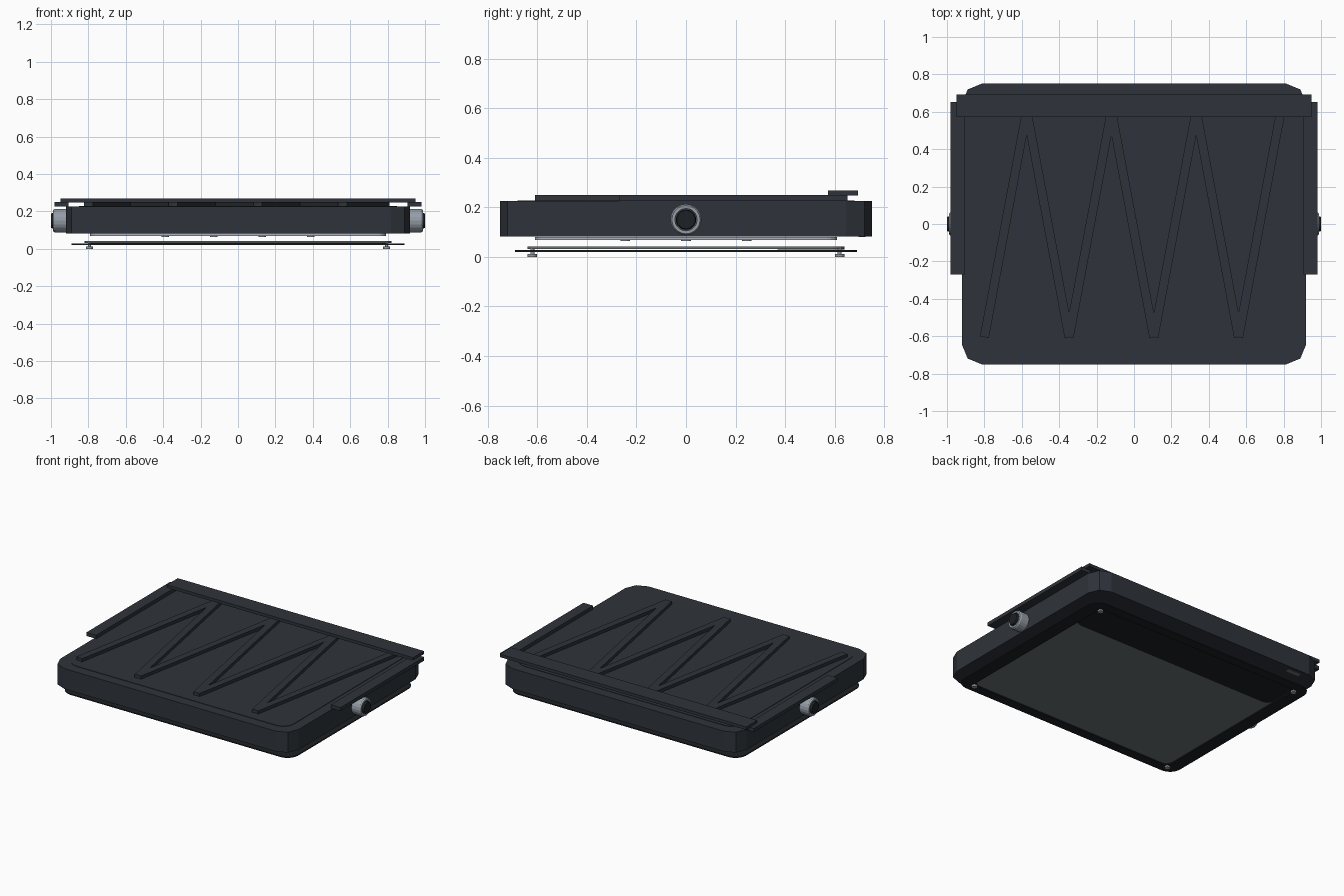
import bpy, bmesh, math
from mathutils import Matrix, Vector

if "Cube" in bpy.data.objects:
    bpy.data.objects.remove(bpy.data.objects["Cube"])


def material(name, rgb):
    m = bpy.data.materials.new(name)
    m.diffuse_color = (*rgb, 1)
    m.use_nodes = True
    m.node_tree.nodes["Principled BSDF"].inputs["Base Color"].default_value = m.diffuse_color
    return m


DARK = material("slate", (0.028, 0.034, 0.043))
BLACK = material("black", (0.012, 0.015, 0.018))
STEEL = material("steel", (0.30, 0.34, 0.39))
GLASS = material("grey_glass", (0.15, 0.17, 0.18))
PALE = material("pale_panel", (0.42, 0.45, 0.52))


def finish(name, bm, mat):
    bmesh.ops.recalc_face_normals(bm, faces=bm.faces)
    me = bpy.data.meshes.new(name)
    bm.to_mesh(me)
    bm.free()
    me.materials.append(mat)
    ob = bpy.data.objects.new(name, me)
    bpy.context.collection.objects.link(ob)
    return ob


def outline(x0, x1, y0, y1, r, seg):
    pts = []
    corners = [(x1 - r, y1 - r), (x0 + r, y1 - r), (x0 + r, y0 + r), (x1 - r, y0 + r)]
    for i, (cx, cy) in enumerate(corners):
        for k in range(seg + 1):
            a = math.pi / 2 * (i + k / seg)
            pts.append((cx + r * math.cos(a), cy + r * math.sin(a)))
    return pts


def plate(name, x0, x1, y0, y1, z0, z1, r, mat, seg=4):
    bm = bmesh.new()
    f = bm.faces.new([bm.verts.new((x, y, z0)) for x, y in outline(x0, x1, y0, y1, r, seg)])
    ext = bmesh.ops.extrude_face_region(bm, geom=[f], use_keep_orig=True)["geom"]
    bmesh.ops.translate(bm, vec=(0, 0, z1 - z0), verts=[v for v in ext if isinstance(v, bmesh.types.BMVert)])
    return finish(name, bm, mat)


def ring(name, hx, hy, ix, iy, z0, z1, r, mat, seg=4):
    bm = bmesh.new()
    loops = []
    for a, b, rad, z in [(hx, hy, r, z0), (hx, hy, r, z1), (ix, iy, r * .6, z1), (ix, iy, r * .6, z0)]:
        loops.append([bm.verts.new((x, y, z)) for x, y in outline(-a, a, -b, b, rad, seg)])
    n = len(loops[0])
    for i in range(4):
        A, B = loops[i], loops[(i + 1) % 4]
        for k in range(n):
            bm.faces.new((A[k], A[(k + 1) % n], B[(k + 1) % n], B[k]))
    return finish(name, bm, mat)


def box(name, x0, x1, y0, y1, z0, z1, mat, rot=None):
    bm = bmesh.new()
    c = Vector(((x0 + x1) / 2, (y0 + y1) / 2, (z0 + z1) / 2))
    m = Matrix.Translation(c) @ (rot or Matrix()) @ Matrix.Diagonal((x1 - x0, y1 - y0, z1 - z0, 1))
    bmesh.ops.create_cube(bm, size=1, matrix=m)
    return finish(name, bm, mat)


def lathe_x(name, profile, side, z, mat, n=20):
    # revolve (x, radius) points about the x axis
    bm = bmesh.new()
    rows = [[bm.verts.new((side * x, r * math.cos(2 * math.pi * k / n), z + r * math.sin(2 * math.pi * k / n)))
             for k in range(n)] for x, r in profile]
    for A, B in zip(rows, rows[1:]):
        for k in range(n):
            bm.faces.new((A[k], A[(k + 1) % n], B[(k + 1) % n], B[k]))
    bm.faces.new(rows[0])
    bm.faces.new(rows[-1])
    return finish(name, bm, mat)


def disc(name, x, y, z0, z1, r, mat, n=12):
    bm = bmesh.new()
    bmesh.ops.create_cone(bm, cap_ends=True, segments=n, radius1=r, radius2=r, depth=z1 - z0,
                          matrix=Matrix.Translation((x, y, (z0 + z1) / 2)))
    return finish(name, bm, mat)


# housing with a slightly raised top panel
plate("housing", -0.92, 0.92, -0.75, 0.75, 0.083, 0.225, 0.105, DARK, 2)
plate("top_panel", -0.85, 0.85, -0.68, 0.68, 0.22, 0.228, 0.08, DARK)

# zigzag ribs on top
xs = [-0.80 + 0.2265 * i for i in range(8)]
for i in range(7):
    ya, yb = (-0.605, 0.605) if i % 2 == 0 else (0.605, -0.605)
    a, b = Vector((xs[i], ya, 0)), Vector((xs[i + 1], yb, 0))
    c, L = (a + b) / 2, (b - a).length
    rot = Matrix.Rotation(math.atan2(b.y - a.y, b.x - a.x), 4, 'Z')
    box(f"rib_{i + 1}", c.x - L / 2, c.x + L / 2, c.y - 0.024, c.y + 0.024, 0.22, 0.25, DARK, rot)

# rear crossbar
box("rear_crossbar", -0.95, 0.95, 0.572, 0.693, 0.247, 0.268, DARK)

for s, side in ((-1, "left"), (1, "right")):
    # side rails under the crossbar
    box(side + "_rail", *sorted((s * 0.905, s * 0.98)), -0.27, 0.652, 0.225, 0.25, DARK)
    # side pivots: steel collar with a dark core
    lathe_x(side + "_collar", [(0.91, 0.063), (0.978, 0.063), (0.988, 0.057), (0.988, 0.045), (0.975, 0.043)],
            s, 0.15, STEEL)
    lathe_x(side + "_pivot_core", [(0.92, 0.041), (0.994, 0.041), (1.0, 0.037)], s, 0.15, BLACK)
    # feet
    for y, end in ((-0.62, "front"), (0.62, "back")):
        disc(f"{end}_{side}_foot", s * 0.795, y, 0, 0.012, 0.019, STEEL)
        disc(f"{end}_{side}_post", s * 0.795, y, 0.01, 0.04, 0.008, STEEL)

# emitter panel under the housing
plate("emitter_panel", -0.79, 0.79, -0.61, 0.61, 0.068, 0.081, 0.04, PALE)
for x in (-0.39, -0.13, 0.13, 0.39):
    for y in (-0.245, 0, 0.245):
        disc("emitter", x, y, 0.063, 0.07, 0.02, STEEL)

# bottom bezel, glass and dark rear window
ring("bottom_bezel", 0.89, 0.69, 0.80, 0.625, 0.02, 0.027, 0.08, BLACK)
plate("bottom_glass", -0.82, 0.82, -0.64, 0.64, 0.031, 0.042, 0.05, GLASS)
plate("rear_window", -0.80, 0.80, 0.37, 0.64, 0.029, 0.042, 0.05, BLACK)
box("cable_port", -0.77, -0.67, 0.695, 0.725, 0.08, 0.09, GLASS)
